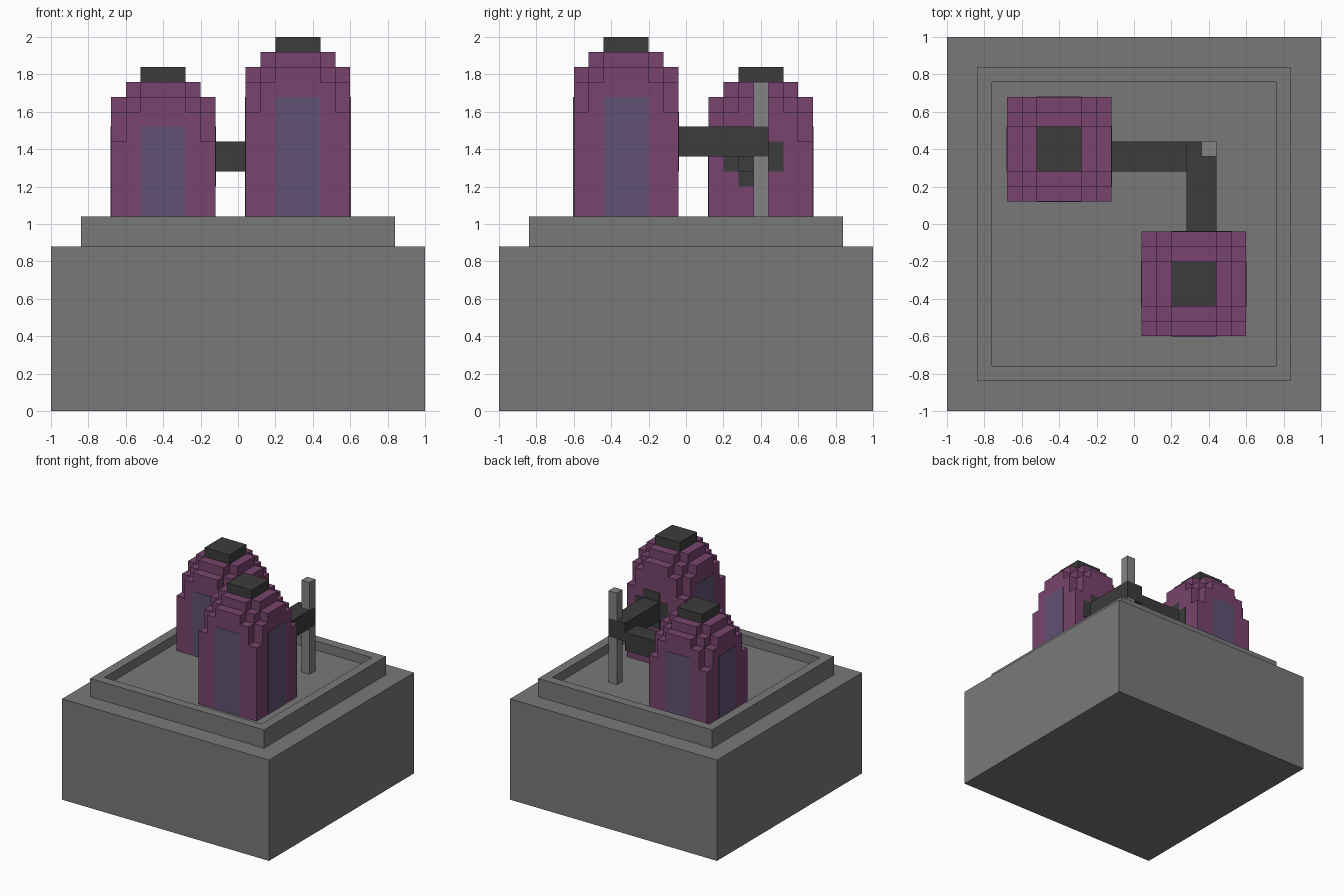
import bpy
import bmesh
import math
from mathutils import Matrix, Vector

cube = bpy.data.objects.get("Cube")
if cube:
    bpy.data.objects.remove(cube, do_unlink=True)

U = 0.08          # size of one block
FLOOR = 0.96      # height of the sunken tray floor
HALF = 3.5 * U    # half width of a tower


def material(name, rgb):
    lin = [((c / 255 + 0.055) / 1.055) ** 2.4 for c in rgb] + [1.0]
    mat = bpy.data.materials.new(name)
    mat.use_nodes = True
    mat.diffuse_color = lin
    bsdf = next(n for n in mat.node_tree.nodes if n.type == 'BSDF_PRINCIPLED')
    bsdf.inputs["Base Color"].default_value = lin
    return mat


STONE = material("stone grey", (121, 121, 121))
POLE = material("light grey", (131, 131, 131))
PURPLE = material("plum purple", (120, 68, 109))
DARK = material("charcoal", (60, 60, 60))
GLASS = material("violet glass", (96, 81, 116))


def finish(bm, name, mat):
    bmesh.ops.recalc_face_normals(bm, faces=bm.faces)
    mesh = bpy.data.meshes.new(name)
    bm.to_mesh(mesh)
    bm.free()
    mesh.materials.append(mat)
    obj = bpy.data.objects.new(name, mesh)
    bpy.context.collection.objects.link(obj)
    return obj


def box_bm(lo, hi):
    lo, hi = Vector(lo), Vector(hi)
    bm = bmesh.new()
    bmesh.ops.create_cube(bm, size=1, matrix=Matrix.Translation((lo + hi) / 2)
                          @ Matrix.Diagonal((*(hi - lo), 1)))
    return bm


def four_fold(quarter):
    """Turn a quarter outline, in blocks, into a full symmetric one."""
    pts = []
    for k in range(4):
        for x, y in quarter:
            for _ in range(k):
                x, y = -y, x
            pts.append((x * U, y * U))
    return pts


def add_prism(bm, outline, z0, z1, matrix=Matrix()):
    """Extrude a flat outline from z0 to z1."""
    base = bm.faces.new([bm.verts.new(matrix @ Vector((x, y, z0))) for x, y in outline])
    geom = bmesh.ops.extrude_face_region(bm, geom=[base], use_keep_orig=True)["geom"]
    up = matrix.to_3x3() @ Vector((0, 0, z1 - z0))
    bmesh.ops.translate(bm, vec=up, verts=[g for g in geom if isinstance(g, bmesh.types.BMVert)])


def wall_plate(name, centre, side, outline, mat):
    """Thin plate on a tower wall; side 0 front, 1 left, 2 back, 3 right.
    Outline is (sideways, height)."""
    bm = bmesh.new()
    m = (Matrix.Translation((*centre, 0)) @ Matrix.Rotation(side * math.pi / 2, 4, 'Z')
         @ Matrix.Rotation(math.pi / 2, 4, 'X'))
    add_prism(bm, outline, HALF - 0.002, HALF + 0.003, m)
    finish(bm, name, mat)


# Base block with a raised rim around a sunken tray
bm = box_bm((-1, -1, 0), (1, 1, 0.88))
top = max(bm.faces, key=lambda f: f.calc_center_median().z)
for margin, rise in ((0.16, 0.16), (0.08, -0.08)):
    bmesh.ops.inset_region(bm, faces=[top], thickness=margin, use_even_offset=True)
    new = bmesh.ops.extrude_discrete_faces(bm, faces=[top])["faces"]
    top = new[0]
    bmesh.ops.translate(bm, vec=(0, 0, rise), verts=top.verts)
finish(bm, "base", STONE)

# Stepped dome layers: quarter outline in blocks, layer top below the tower top
LAYERS = [
    ([(3.5, 3.5)], 0.40),
    ([(3.5, 2.5), (2.5, 2.5), (2.5, 3.5)], 0.24),
    ([(3.5, 1.5), (2.5, 1.5), (2.5, 2.5), (1.5, 2.5), (1.5, 3.5)], 0.16),
    ([(2.5, 1.5), (1.5, 1.5), (1.5, 2.5)], 0.08),
]


def tower(name, centre, height, pipe_side, shift, pipe_z):
    # Body and dome
    bm = bmesh.new()
    z = FLOOR
    place = Matrix.Translation((*centre, 0))
    for quarter, drop in LAYERS:
        add_prism(bm, four_fold(quarter), z, height - drop, place)
        z = height - drop
    finish(bm, name + "_body", PURPLE)
    # Cap
    bm = bmesh.new()
    add_prism(bm, four_fold([(1.5, 1.5)]), z, height, place)
    finish(bm, name + "_cap", DARK)
    # Windows on the free walls, a cross-shaped collar on the pipe wall
    w, sill, head = 1.5 * U, FLOOR, height - 0.32
    for side in range(4):
        if side == pipe_side:
            collar = [(x + shift, y + pipe_z)
                      for x, y in four_fold([(2, 1), (1, 1), (1, 2)])]
            wall_plate(name + "_pipe_collar", centre, side, collar, DARK)
        else:
            wall_plate(f"{name}_window_{side + 1}", centre, side,
                       [(-w, sill), (w, sill), (w, head), (-w, head)], GLASS)


tower("tall_tower", (0.32, -0.32), 2.0, 2, -0.04, 1.44)
tower("short_tower", (-0.40, 0.40), 1.84, 1, -0.04, 1.36)

# Pipes joining the towers at a corner, and the pole that carries them
finish(box_bm((0.28, -0.04, 1.36), (0.44, 0.44, 1.52)), "upper_pipe", DARK)
finish(box_bm((-0.12, 0.28, 1.28), (0.28, 0.44, 1.44)), "lower_pipe", DARK)
finish(box_bm((0.36, 0.36, FLOOR), (0.44, 0.44, 1.36)), "pole_lower", POLE)
finish(box_bm((0.36, 0.36, 1.52), (0.44, 0.44, 1.76)), "pole_upper", POLE)
